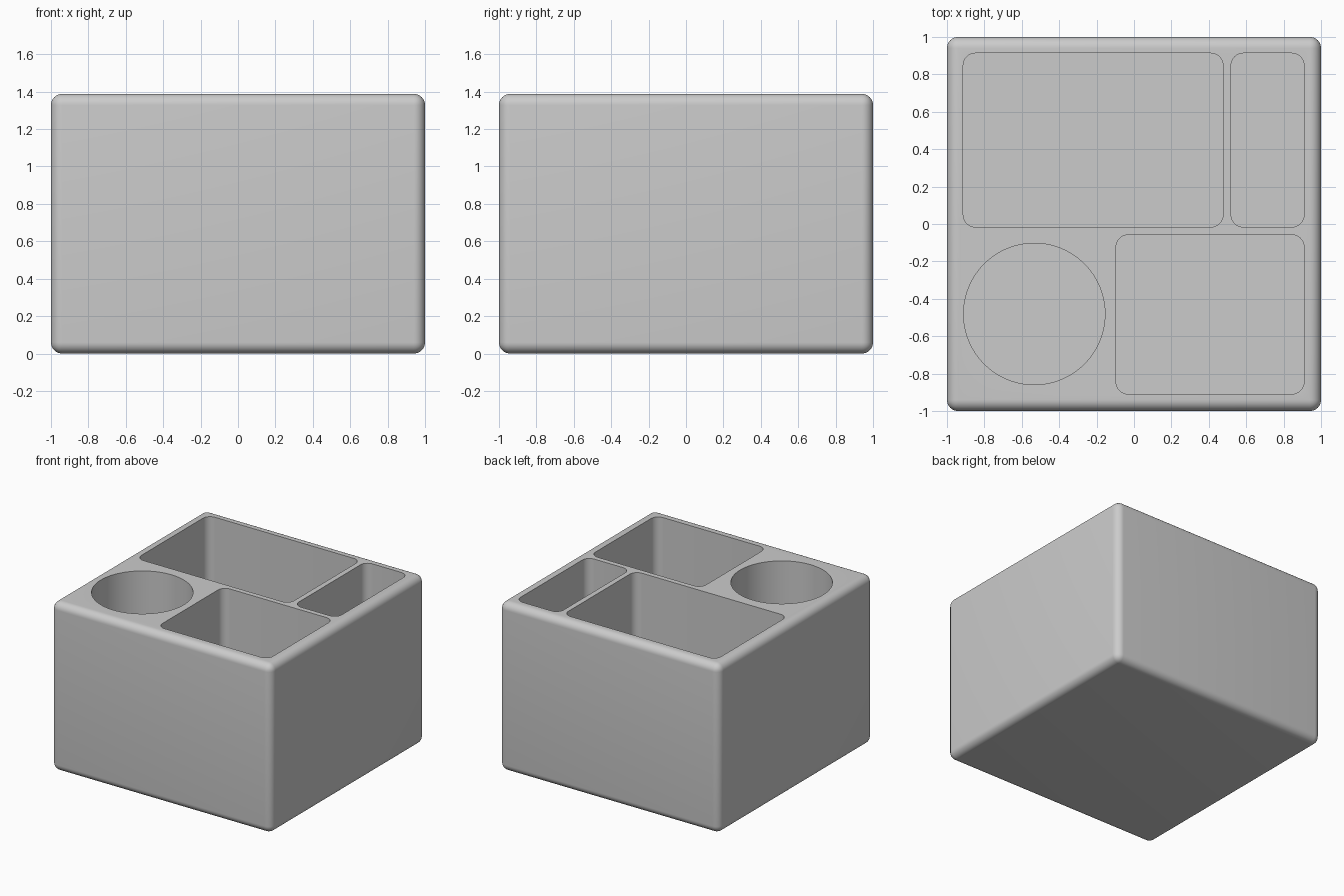
import bpy, bmesh, math

if "Cube" in bpy.data.objects:
    bpy.data.objects.remove(bpy.data.objects["Cube"])

H = 1.388      # total height
FLOOR = 0.09   # floor thickness under the pockets

grey = bpy.data.materials.new("light grey")
grey.diffuse_color = (0.6, 0.6, 0.6, 1)
grey.use_nodes = True
grey.node_tree.nodes["Principled BSDF"].inputs["Base Color"].default_value = grey.diffuse_color


def make(name, bm):
    me = bpy.data.meshes.new(name)
    bmesh.ops.recalc_face_normals(bm, faces=bm.faces)
    bm.to_mesh(me)
    bm.free()
    ob = bpy.data.objects.new(name, me)
    bpy.context.collection.objects.link(ob)
    me.materials.append(grey)
    return ob


def prism(bm, outline, z0, z1):
    """Closed prism over an outline of (x, y) points."""
    face = bm.faces.new([bm.verts.new((x, y, z0)) for x, y in outline])
    new = bmesh.ops.extrude_face_region(bm, geom=[face])["geom"]
    top = [v for v in new if isinstance(v, bmesh.types.BMVert)]
    bmesh.ops.translate(bm, verts=top, vec=(0, 0, z1 - z0))


def rounded_rect(x0, x1, y0, y1, r=0.065, n=8):
    corners = [(x1 - r, y1 - r), (x0 + r, y1 - r), (x0 + r, y0 + r), (x1 - r, y0 + r)]
    return [(cx + r * math.cos(math.pi / 2 * (i + k / n)),
             cy + r * math.sin(math.pi / 2 * (i + k / n)))
            for i, (cx, cy) in enumerate(corners) for k in range(n + 1)]


def circle(cx, cy, r, n=96):
    return [(cx + r * math.cos(2 * math.pi * k / n),
             cy + r * math.sin(2 * math.pi * k / n)) for k in range(n)]


# Outer block with all edges rounded
bm = bmesh.new()
prism(bm, [(-1, -1), (1, -1), (1, 1), (-1, 1)], 0, H)
bmesh.ops.bevel(bm, geom=bm.edges[:], offset=0.06, segments=8,
                profile=0.5, affect='EDGES')
body = make("organizer_body", bm)

# Four pockets: large tray, narrow slot, front tray, round cup
bm = bmesh.new()
for outline in (rounded_rect(-0.913, 0.476, -0.016, 0.913),
                rounded_rect(0.519, 0.909, -0.016, 0.913),
                rounded_rect(-0.096, 0.909, -0.909, -0.058),
                circle(-0.533, -0.481, 0.378)):
    prism(bm, outline, FLOOR, H + 0.2)
cutter = make("pocket_cutter", bm)

# Cut the pockets and remove the helper
mod = body.modifiers.new("pockets", 'BOOLEAN')
mod.operation = 'DIFFERENCE'
mod.solver = 'EXACT'
mod.object = cutter
bpy.context.view_layer.objects.active = body
for o in bpy.context.selected_objects:
    o.select_set(False)
body.select_set(True)
bpy.ops.object.modifier_apply(modifier=mod.name)
bpy.data.objects.remove(cutter, do_unlink=True)
bpy.ops.object.shade_smooth_by_angle(angle=math.radians(35))
